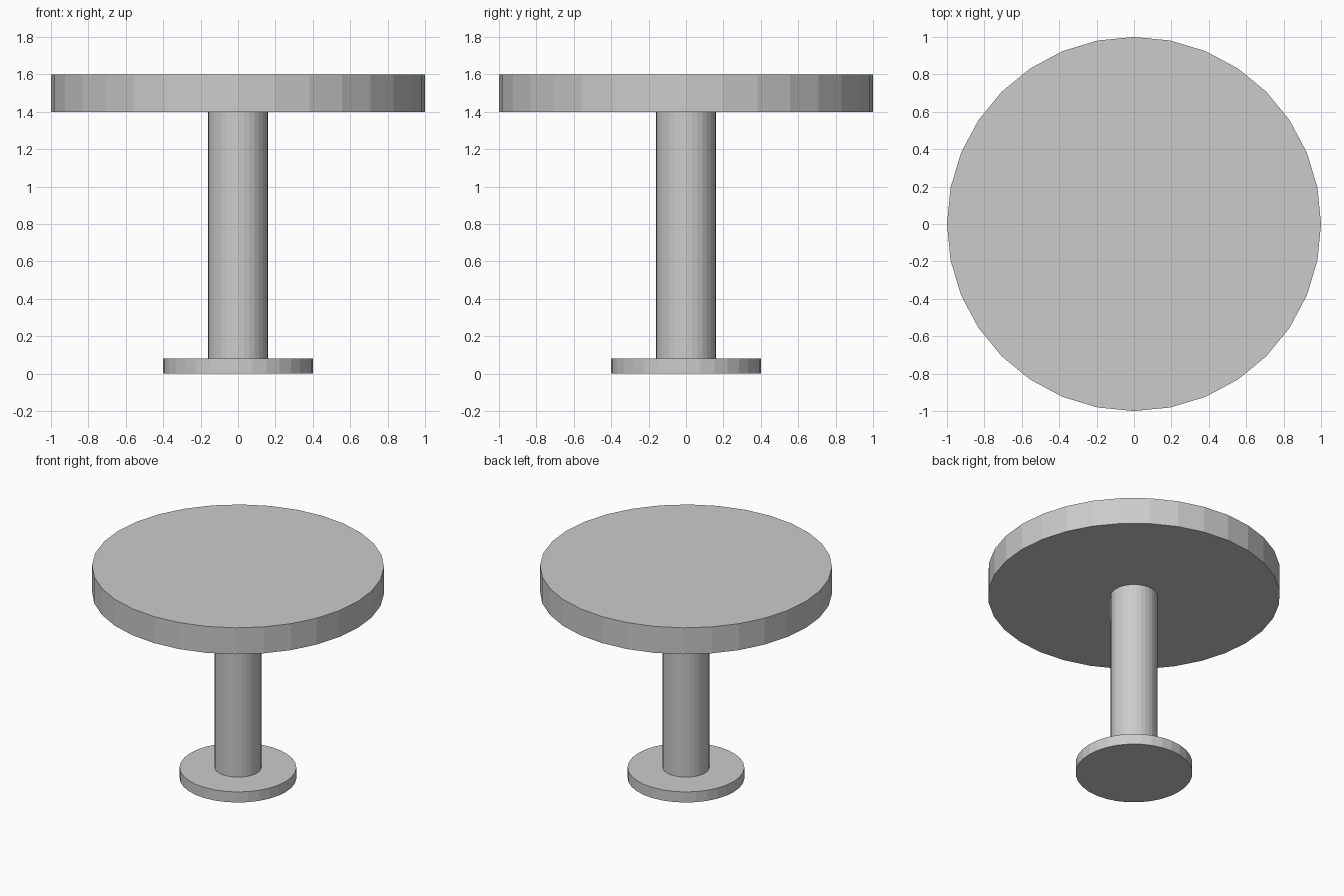
import bpy

if "Cube" in bpy.data.objects:
    bpy.data.objects.remove(bpy.data.objects["Cube"])


def disc(name, radius, z0, z1):
    """Flat-shaded 32-sided cylinder between two heights."""
    bpy.ops.mesh.primitive_cylinder_add(
        vertices=32, radius=radius, depth=z1 - z0, location=(0, 0, (z0 + z1) / 2))
    bpy.context.object.name = name


# Round foot, central column and table top
disc("base", 0.40, 0.0, 0.08)
disc("column", 0.16, 0.08, 1.40)
disc("table_top", 1.0, 1.40, 1.60)
